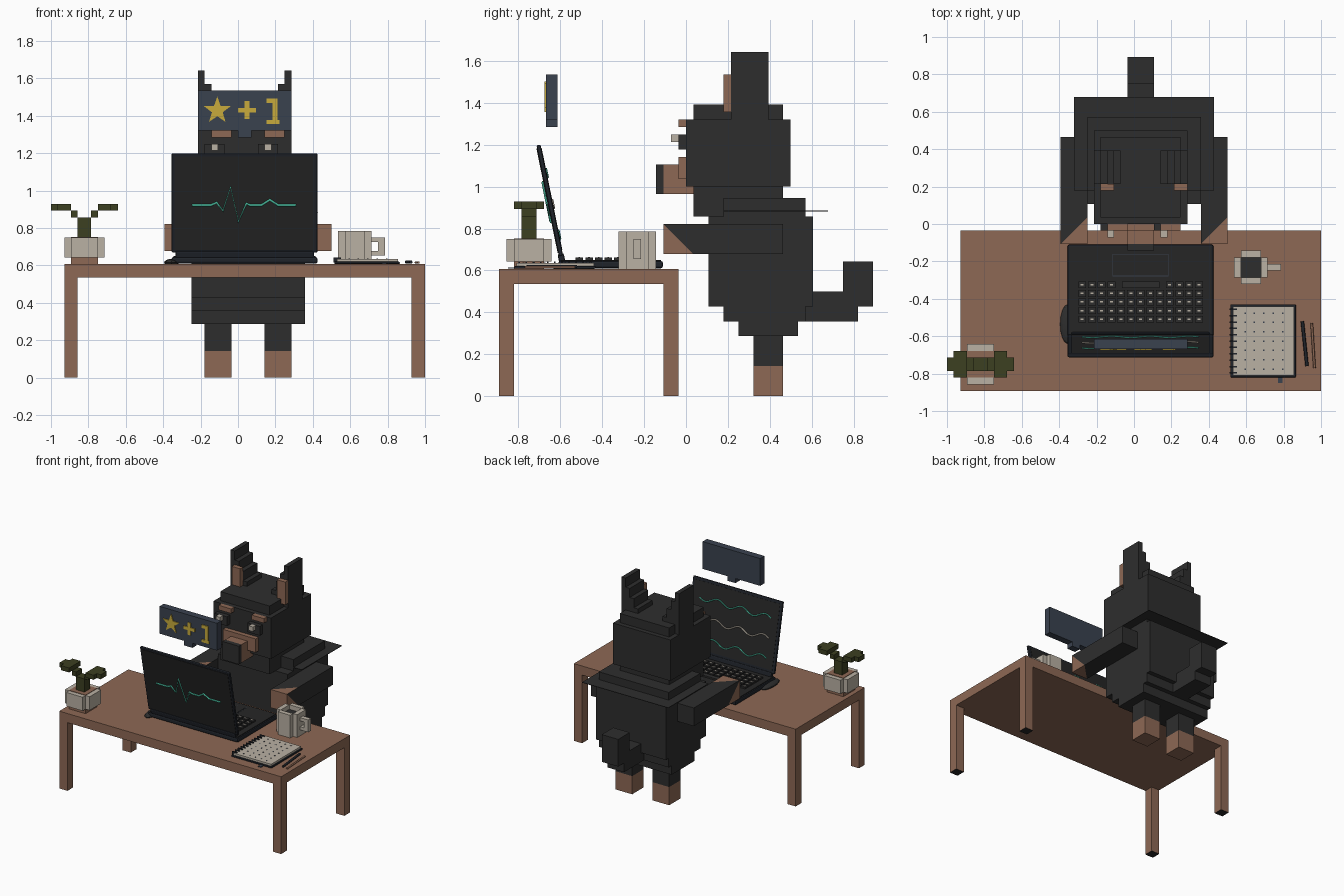
import bpy, bmesh, math
from mathutils import Matrix, Vector

if "Cube" in bpy.data.objects:
    bpy.data.objects.remove(bpy.data.objects["Cube"], do_unlink=True)

U = 0.0357  # block size shared by the blocky parts


def material(name, *rgb):
    m = bpy.data.materials.new(name)
    m.use_nodes = True
    color = (*rgb, 1)
    m.diffuse_color = color
    m.node_tree.nodes["Principled BSDF"].inputs["Base Color"].default_value = color
    return m


BLACK = material("charcoal", .027, .027, .027)
BROWN = material("brown", .27, .14, .09)
BEIGE = material("beige", .49, .44, .37)
SLATE = material("slate", .042, .054, .078)
NAVY = material("dark_navy", .014, .017, .023)
GREEN = material("leaf_green", .045, .05, .015)
TEAL = material("teal", .06, .45, .31)
GOLD = material("gold", .58, .41, .045)
PANEL = material("panel_black", .019, .019, .019)


def finish(name, bm, *mats):
    bmesh.ops.recalc_face_normals(bm, faces=bm.faces)
    mesh = bpy.data.meshes.new(name)
    bm.to_mesh(mesh)
    bm.free()
    for m in mats:
        mesh.materials.append(m)
    ob = bpy.data.objects.new(name, mesh)
    bpy.context.collection.objects.link(ob)
    return ob


def add_box(bm, box, unit=U):
    x0, x1, y0, y1, z0, z1 = (v * unit for v in box)
    mat = Matrix.Translation(((x0 + x1) / 2, (y0 + y1) / 2, (z0 + z1) / 2))
    mat = mat @ Matrix.Diagonal((x1 - x0, y1 - y0, z1 - z0, 1))
    return bmesh.ops.create_cube(bm, size=1, matrix=mat)


def blocks(name, mat, *boxes, unit=U, frame=None, bevel=0):
    """One object from boxes given as x0, x1, y0, y1, z0, z1."""
    bm = bmesh.new()
    for box in boxes:
        add_box(bm, box, unit)
    if frame:
        bm.transform(frame)
    ob = finish(name, bm, mat)
    if bevel:
        mod = ob.modifiers.new("rounded_edges", "BEVEL")
        mod.width, mod.segments = bevel, 2
    return ob


def line(name, mat, points, radius, frame=Matrix()):
    curve = bpy.data.curves.new(name, "CURVE")
    curve.dimensions = "3D"
    curve.bevel_depth, curve.bevel_resolution = radius, 1
    curve.use_fill_caps = True
    spline = curve.splines.new("POLY")
    spline.points.add(len(points) - 1)
    for p, co in zip(spline.points, points):
        p.co = (*(frame @ Vector(co)), 1)
    curve.materials.append(mat)
    ob = bpy.data.objects.new(name, curve)
    bpy.context.collection.objects.link(ob)


# Table
blocks("table_top", BROWN, (-26, 28, -25, -1, 15, 17))
for side, x in (("right", -26), ("left", 26)):
    for end, y in (("front", -25), ("back", -3)):
        leg = blocks(f"table_leg_{end}_{side}", BROWN, (x, x + 2, y, y + 2, 0, 15))
        leg.data.materials.append(PANEL)
        for f in leg.data.polygons:
            f.material_index = int(f.normal.z < -.5)

# Animal body, collar and tail
blocks("body", BLACK, (-7, 10, 3, 17, 12, 24), (-7, 10, 5, 16, 10, 12), (-7, 10, 7, 15, 8, 10))
blocks("neck", BLACK, (-7, 10, 5, 16, 24, 26.5))
blocks("collar", BLACK, (-9, 12, 5, 19, 24.7, 24.8))
blocks("tail", BLACK, (-1, 3, 15, 23, 10, 14), (-1, 3, 21, 25, 12, 18))

# Legs, feet, arms and paws
for side, leg_x, arm_x in (("right", -5, -11), ("left", 4, 10)):
    blocks(f"leg_{side}", BLACK, (leg_x, leg_x + 4, 9, 13, 4, 8))
    blocks(f"foot_{side}", BROWN, (leg_x, leg_x + 4, 9, 13, 0, 4))
    blocks(f"arm_{side}", BLACK, (arm_x, arm_x + 4, 1, 13, 19, 23))
    bm = bmesh.new()
    add_box(bm, (arm_x, arm_x + 4, -3, 1, 19, 23))
    for f in list(bm.faces):  # diagonal colour split on the long sides
        c = f.calc_center_median()
        if abs(f.normal.y) < .5:
            across = 2 if abs(f.normal.x) > .5 else 0
            sign = 1 if across == 2 else -1
            pair = [v for v in f.verts
                    if (v.co.y < c.y) == (sign * (v.co[across] - c[across]) > 0)]
            bmesh.utils.face_split(f, *pair)
    for f in bm.faces:
        f.material_index = int(sum(v.co.y < -U for v in f.verts) < 2)
    finish(f"paw_{side}", bm, BROWN, BLACK)

# Head and ears
blocks("head", BLACK, (-5, 7, 1, 13, 24, 28), (-6, 8, 0, 14, 28, 37), (-5, 7, 1, 13, 37, 39))
blocks("ear_right", BLACK, *[(i - 6, i - 5, 6, 11, 37, 46 - 2 * i) for i in range(4)])
blocks("ear_left", BLACK, *[(7 - i, 8 - i, 6, 11, 37, 46 - 2 * i) for i in range(4)])
blocks("inner_ears", BROWN, (-5, -3, 5, 6, 38, 43), (6, 8, 5, 6, 38, 43))

# Face
blocks("muzzle", BROWN, (-1, 3, -3, 1, 27, 31), (-3, 5, -1, 0, 29, 32))
blocks("nose", BLACK, (-1, 3, -4, -3, 27, 31))
blocks("brows", BROWN, (-4, -1, -1, 0, 36, 37), (4, 7, -1, 0, 36, 37))
blocks("eye_sockets", BLACK, (-5, -2, -1, 0, 33, 35), (3, 6, -1, 0, 33, 35))
blocks("eyes", BEIGE, (-4, -3, -2, -1, 34, 35), (4, 5, -2, -1, 34, 35))

# Floating sign with a star, a plus and a bar
blocks("sign", SLATE, (-6, 8, -18.7, -17.2, 37, 43), (0, 2, -18.7, -17.2, 36, 37))
bm = bmesh.new()
ring = []
for i in range(10):
    r, a = (2.1, .85)[i % 2] * U, math.pi * i / 5
    ring.append(bm.verts.new((-3.1 * U + r * math.sin(a), -18.9 * U, 40 * U + r * math.cos(a))))
face = bm.faces.new(ring)
ext = bmesh.ops.extrude_face_region(bm, geom=[face])
bmesh.ops.translate(bm, vec=(0, .2 * U, 0),
                    verts=[v for v in ext["geom"] if isinstance(v, bmesh.types.BMVert)])
finish("sign_star", bm, GOLD)
blocks("sign_plus", GOLD, (0, 2.7, -18.9, -18.7, 39.7, 40.4), (1, 1.7, -18.9, -18.7, 38.7, 41.4))
blocks("sign_bar", GOLD, (5.2, 5.9, -18.9, -18.7, 38, 41.8), (4.3, 5.2, -18.9, -18.7, 41.1, 41.8),
       (4.3, 6.2, -18.9, -18.7, 38, 38.6))

# Potted plant
blocks("pot", BEIGE, (-26, -20, -23, -19, 18, 21), (-25, -21, -24, -18, 18, 21))
blocks("pot_base", BROWN, (-25, -21, -23, -19, 17, 18))
blocks("soil", BROWN, (-25, -21, -23, -19, 21, 21.1))
blocks("plant_stem", GREEN, (-24, -22, -22, -20, 21, 24))
blocks("leaf_right", GREEN, (-28, -25, -22, -20, 25, 26), (-27, -25, -23, -19, 25, 26),
       (-25, -24, -22, -20, 24, 25))
blocks("leaf_left", GREEN, (-21, -18, -22, -20, 25, 26), (-21, -19, -23, -19, 25, 26),
       (-22, -21, -22, -20, 24, 25))

# Mug
blocks("mug", BEIGE, (15, 16, -8, -5, 17, 22), (19, 20, -8, -5, 17, 22),
       (16, 19, -9, -8, 17, 22), (16, 19, -5, -4, 17, 22), (16, 19, -8, -5, 17, 18))
blocks("coffee", BLACK, (16, 19, -8, -5, 20.8, 21))
blocks("mug_handle", BEIGE, (20, 22, -7, -6, 20.3, 21), (21, 22, -7, -6, 18.5, 21),
       (20, 22, -7, -6, 18.3, 19))

# Laptop base and keyboard
CX = .035
BASE = Matrix.Translation((CX, -.36, 0))
blocks("laptop_base", NAVY, (-.39, .39, -.25, .25, .61, .645), unit=1, frame=BASE, bevel=.01)
blocks("laptop_deck", PANEL, (-.38, .38, -.24, .24, .64, .65), unit=1, frame=BASE)
blocks("touchpad_edge", SLATE, (-.15, .15, .08, .2, .648, .651), unit=1, frame=BASE)
blocks("touchpad", PANEL, (-.146, .146, .084, .196, .648, .653), unit=1, frame=BASE)
keys, marks = [], []
for row in range(5):
    for col in range(13):
        x, y = (col - 6) * .052, .035 - row * .046
        if row == 0 and 4 <= col <= 8:
            continue
        keys.append((x - .021, x + .021, y - .018, y + .018, .648, .662))
        marks.append((x - .008, x + .008, y - .004, y + .004, .66, .664))
keys.append((-.1, .1, .017, .053, .648, .662))
blocks("keys", BLACK, *keys, unit=1, frame=BASE)
blocks("key_marks", BEIGE, *marks, unit=1, frame=BASE)

# Laptop lid, leaning away from the animal
LID = Matrix.Translation((CX, -.595, .66)) @ Matrix.Rotation(.2, 4, "X")
blocks("laptop_hinge", NAVY, (-.37, .37, -.015, .015, -.02, .02), unit=1, frame=LID, bevel=.008)
blocks("laptop_lid", NAVY, (-.39, .39, -.01, .01, .01, .55), unit=1, frame=LID, bevel=.007)
blocks("lid_back_panel", PANEL, (-.375, .375, -.013, -.009, .025, .535), unit=1, frame=LID)
blocks("screen", PANEL, (-.37, .37, .009, .012, .035, .53), unit=1, frame=LID)
pulse = [(-.28, 0), (-.18, 0), (-.15, .015), (-.115, -.03), (-.075, .1), (-.033, -.09),
         (.01, .01), (.03, 0), (.09, 0), (.135, .03), (.18, 0), (.275, 0)]
line("pulse_line", TEAL, [(x, -.015, .27 + z) for x, z in pulse], .007, LID)
for name, mat, z in (("upper", TEAL, .41), ("middle", BEIGE, .26), ("lower", TEAL, .11)):
    wave = [(i * .0155 - .31, .013, z + .02 * math.sin(i * .47)) for i in range(41)]
    line(f"{name}_wave", mat, wave, .005, LID)

# Mouse beside the laptop
bm = bmesh.new()
bmesh.ops.create_uvsphere(bm, u_segments=16, v_segments=8, radius=1,
                          matrix=Matrix.Translation((-.355, -.535, .615))
                          @ Matrix.Diagonal((.04, .105, .02, 1)))
finish("mouse", bm, BLACK)

# Notebook, pen and pencil
blocks("notebook_cover", NAVY, (.515, .865, -.82, -.43, .608, .62), unit=1, bevel=.004)
blocks("notebook_pages", BEIGE, (.53, .855, -.81, -.44, .62, .635), unit=1)
blocks("notebook_dots", SLATE, *[(x, x + .008, y, y + .008, .634, .637)
       for x in [.59 + .05 * i for i in range(5)] for y in [.05 * j - .78 for j in range(7)]], unit=1)
blocks("notebook_rings", NAVY, *[(.51, .55, y, y + .008, .615, .642)
       for y in [.034 * i - .8 for i in range(11)]], unit=1)
blocks("ribbon", SLATE, (.77, .795, -.85, -.8, .608, .614), unit=1)
line("pen", NAVY, [(.9, -.52, .618), (.925, -.76, .618)], .009)
line("pencil", BROWN, [(.95, -.53, .616), (.965, -.77, .616)], .007)
